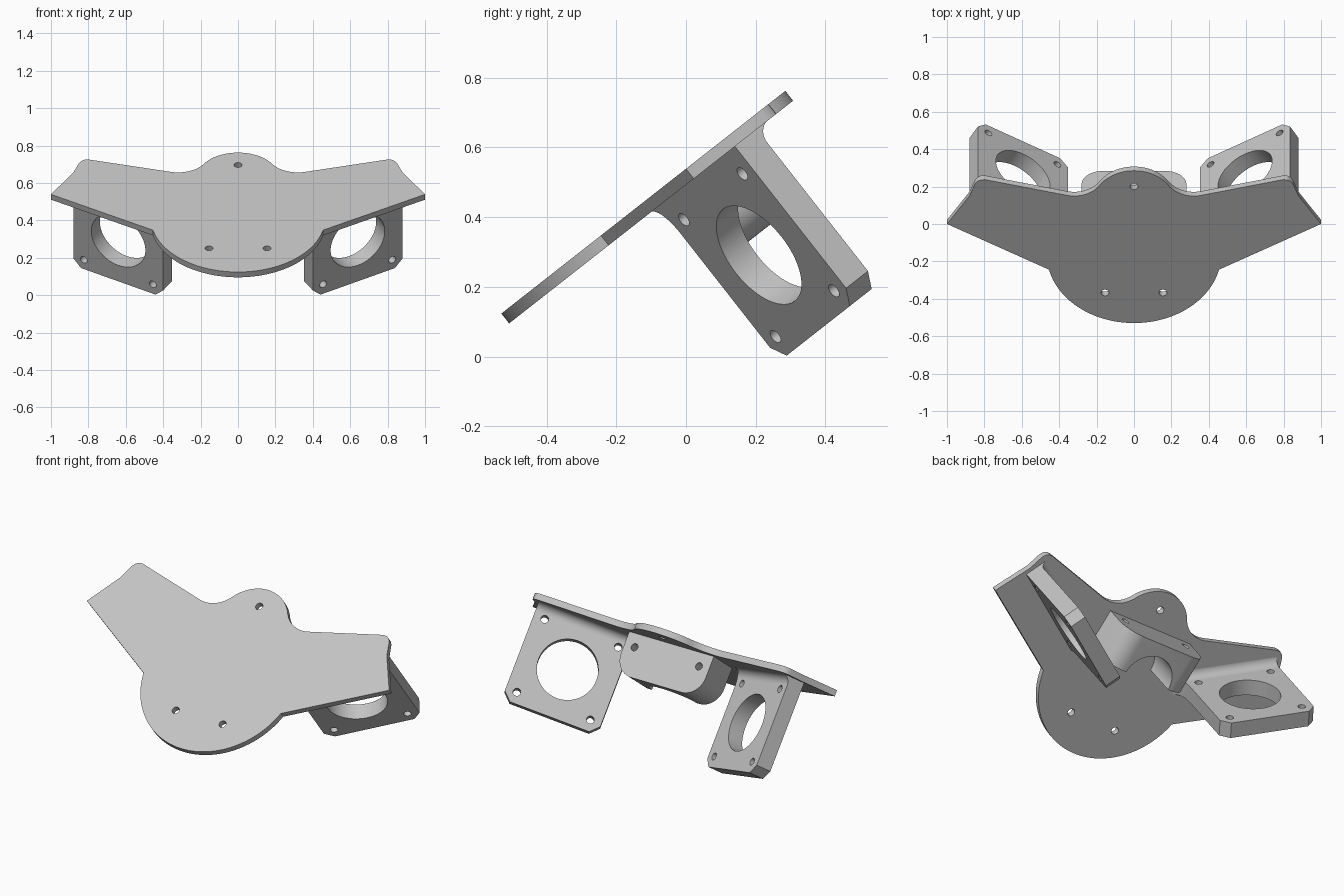
import bpy, bmesh
from math import sin, cos, radians, pi
from mathutils import Matrix, Vector

if "Cube" in bpy.data.objects:
    bpy.data.objects.remove(bpy.data.objects["Cube"])

grey = bpy.data.materials.new("light_grey")
grey.use_nodes = True
COLOUR = (0.55, 0.55, 0.55, 1)
grey.diffuse_color = COLOUR
grey.node_tree.nodes["Principled BSDF"].inputs["Base Color"].default_value = COLOUR

# Tilted frame shared by all parts: x across, y up the slope, z out of the plate
TILT = Matrix.Translation((0, 0, 0.539)) @ Matrix.Rotation(radians(38.1), 4, 'X')
THICK = 0.036


def arc(cx, cy, r, a0, a1, n=20):
    angles = [radians(a0 + (a1 - a0) * i / n) for i in range(n + 1)]
    return [(cx + r * cos(a), cy + r * sin(a)) for a in angles]


def circle(cx, cy, r, n=32):
    return arc(cx, cy, r, 0, 360 - 360 / n, n - 1)


def frame(origin, x_axis, y_axis):
    x, y = Vector(x_axis), Vector(y_axis)
    m = Matrix((x, y, x.cross(y))).transposed().to_4x4()
    return Matrix.Translation(origin) @ m


def sheet(name, loops, depth, local):
    """Extrude an outline with holes, centred on its own plane."""
    curve = bpy.data.curves.new(name, 'CURVE')
    curve.dimensions = '2D'
    curve.fill_mode = 'BOTH'
    curve.extrude = depth / 2
    for loop in loops:
        spline = curve.splines.new('POLY')
        spline.points.add(len(loop) - 1)
        for point, (x, y) in zip(spline.points, loop):
            point.co = (x, y, 0, 1)
        spline.use_cyclic_u = True
    obj = bpy.data.objects.new(name, curve)
    bpy.context.collection.objects.link(obj)
    bpy.ops.object.select_all(action='DESELECT')
    bpy.context.view_layer.objects.active = obj
    obj.select_set(True)
    bpy.ops.object.convert(target='MESH')
    obj = bpy.context.view_layer.objects.active
    obj.data.transform(TILT @ local)
    bm = bmesh.new()
    bm.from_mesh(obj.data)
    bmesh.ops.remove_doubles(bm, verts=bm.verts, dist=0.0002)
    bmesh.ops.recalc_face_normals(bm, faces=bm.faces)
    bm.to_mesh(obj.data)
    bm.free()
    obj.data.materials.clear()
    obj.data.materials.append(grey)
    return obj


def modify(obj, kind, **settings):
    mod = obj.modifiers.new(kind.title(), kind)
    for key, value in settings.items():
        setattr(mod, key, value)
    bpy.context.view_layer.objects.active = obj
    bpy.ops.object.modifier_apply(modifier=mod.name)


def smooth(obj):
    bpy.ops.object.select_all(action='DESELECT')
    bpy.context.view_layer.objects.active = obj
    obj.select_set(True)
    bpy.ops.object.shade_smooth_by_angle(angle=radians(25))


# Main plate: round nose, two wings, a bump at the back
half = (arc(0, -0.207, 0.466, -90, -12.8, 32)
        + [(1, 0), (0.88, 0.19), (0.85, 0.272), (0.837, 0.29), (0.82, 0.3), (0.795, 0.301)]
        + arc(0.32, 0.354, 0.164, -77, -146.4, 14)
        + arc(0, 0.142, 0.22, 33.5, 90, 16)[1:])
outline = half + [(-x, y) for x, y in half[-2:0:-1]]
holes = [circle(x, y, 0.021, 24) for x, y in ((0, 0.255), (0.155, -0.467), (-0.155, -0.467))]
plate = sheet("main_plate", [outline] + holes, THICK, Matrix.Translation((0, 0, -THICK / 2)))
smooth(plate)

# Side motor brackets: square flanges standing at right angles under the wings
SIZE, DEEP, WALL, CUT = 0.554, -0.6, 0.092, 0.047
along = Vector((cos(pi / 6), 0.5, 0))
down = Vector((0, 0, 1))
out = along.cross(down)
corner = Vector((0.40, -0.127, 0))
flare = [(-0.06 * (1 - sin(t)), -0.035 - 0.1 * (1 - cos(t)))
         for t in [i * pi / 20 for i in range(11)]]
flange = ([(SIZE, -0.02), (-0.06, -0.02)] + flare
          + [(0, DEEP + CUT), (CUT, DEEP), (SIZE - CUT, DEEP), (SIZE, DEEP + CUT)])
mid, mid_z, gap = SIZE / 2, -0.324, 0.213
bores = [circle(mid, mid_z, 0.167, 64)]
bores += [circle(mid + i * gap, mid_z + j * gap, 0.021, 24) for i in (-1, 1) for j in (-1, 1)]
bracket = sheet("motor_brackets", [flange] + bores, WALL,
                frame(corner - out * WALL / 2, along, down))

# Fillet between the back of each bracket and the plate
R = 0.05
cove = [(0.01, -0.02), (0.01, -0.035 - R)] + arc(-R, -0.035 - R, R, 0, 90, 10) + [(-R, -0.02)]
fillet = sheet("bracket_fillets", [cove], SIZE,
               frame(corner - out * WALL + along * SIZE / 2, out, down))
for obj in (bracket, fillet):
    modify(obj, 'MIRROR', use_axis=(True, False, False), use_mirror_merge=False)
    smooth(obj)

# Centre block: rounded lower corners, two screw holes, half-round relief in front
W, LOW, CORNER, BACK, FRONT = 0.28, -0.275, 0.115, 0.145, -0.075
block = ([(W, -0.02)] + arc(W - CORNER, LOW + CORNER, CORNER, 0, -90, 14)
         + arc(CORNER - W, LOW + CORNER, CORNER, -90, -180, 14) + [(-W, -0.02)])
screws = [circle(x, -0.111, 0.021, 24) for x in (-gap, gap)]
centre = sheet("centre_block", [block] + screws, BACK - FRONT,
               frame((0, (BACK + FRONT) / 2, 0), (1, 0, 0), (0, 0, 1)))
cutter = sheet("relief_cutter", [circle(0, FRONT, 0.148, 64)], 0.4,
               Matrix.Translation((0, 0, -0.236)))
cutter.hide_render = True
modify(centre, 'BOOLEAN', operation='DIFFERENCE', solver='EXACT', object=cutter)
bpy.data.objects.remove(cutter)
smooth(centre)
